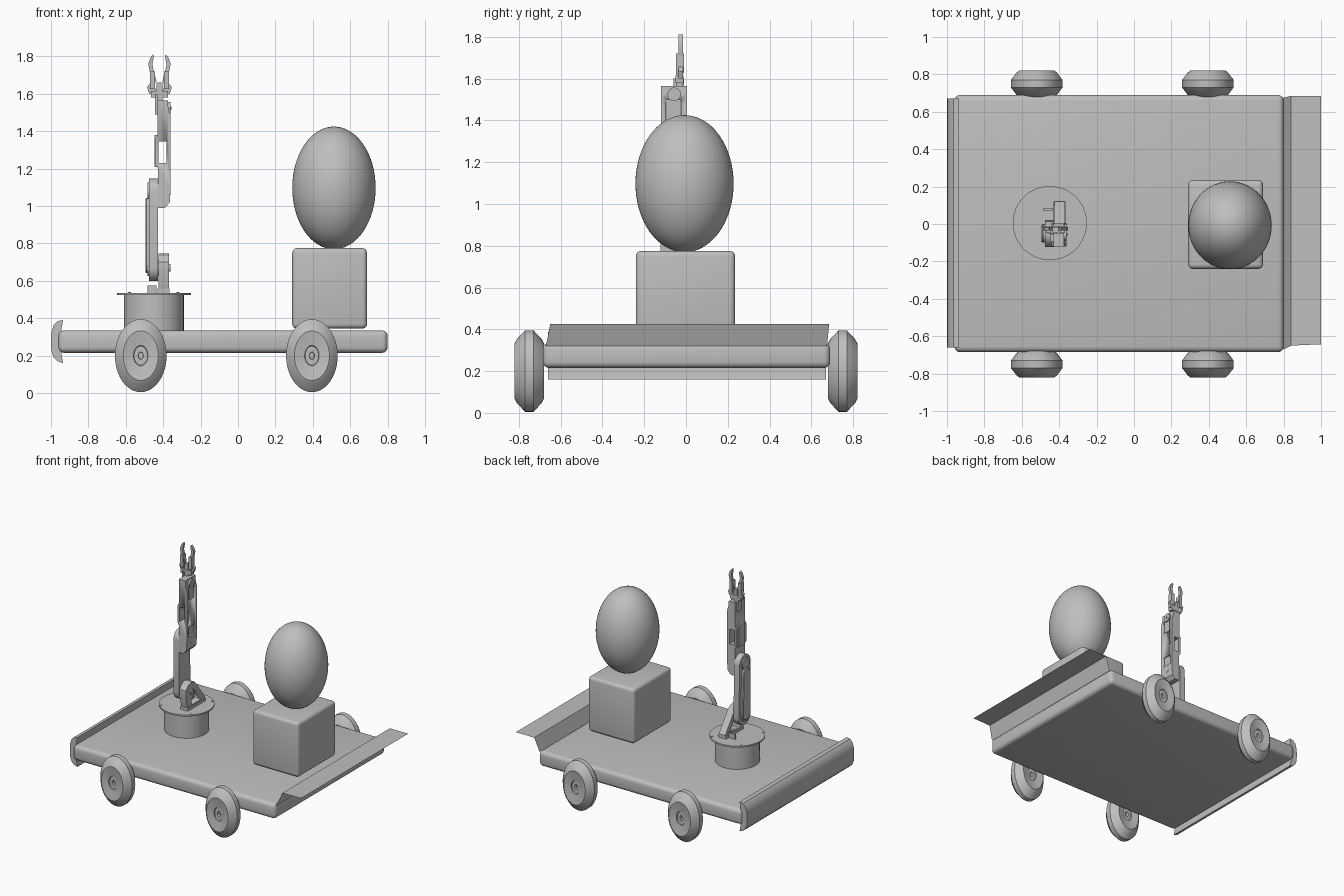
import bpy, bmesh, math
from mathutils import Matrix, Vector

cube = bpy.data.objects.get("Cube")
if cube:
    bpy.data.objects.remove(cube, do_unlink=True)

grey = bpy.data.materials.new("plain grey")
grey.use_nodes = True
COLOUR = (0.52, 0.52, 0.52, 1)
grey.diffuse_color = COLOUR
grey.node_tree.nodes["Principled BSDF"].inputs["Base Color"].default_value = COLOUR


def finish(name, bm, smooth=True, bevel=0, segments=3):
    """Turn a bmesh into a grey object, optionally with rounded edges."""
    if bevel:
        bmesh.ops.bevel(bm, geom=bm.edges[:], offset=bevel, segments=segments,
                        profile=0.5, affect='EDGES', clamp_overlap=True)
    bmesh.ops.recalc_face_normals(bm, faces=bm.faces)
    mesh = bpy.data.meshes.new(name)
    bm.to_mesh(mesh)
    bm.free()
    mesh.materials.append(grey)
    ob = bpy.data.objects.new(name, mesh)
    bpy.context.collection.objects.link(ob)
    if smooth:
        bpy.ops.object.select_all(action='DESELECT')
        ob.select_set(True)
        bpy.context.view_layer.objects.active = ob
        bpy.ops.object.shade_smooth_by_angle(angle=math.radians(30))
    return ob


def box(name, x, y, z, bevel=0, segments=3):
    """Box from its (min, max) ranges."""
    bm = bmesh.new()
    bmesh.ops.create_cube(bm, size=1)
    for v in bm.verts:
        v.co = Vector([(a + b) / 2 + c * (b - a) for (a, b), c in zip((x, y, z), v.co)])
    return finish(name, bm, True, bevel, segments)


def prism(name, points, axis, low, high, bevel=0):
    """Outline in the xz plane (axis y) or the yz plane (axis x), extruded."""
    bm = bmesh.new()
    place = (lambda p, d: (p[0], d, p[1])) if axis == 'y' else (lambda p, d: (d, p[0], p[1]))
    face = bm.faces.new([bm.verts.new(place(p, low)) for p in points])
    new = bmesh.ops.extrude_face_region(bm, geom=[face])["geom"]
    shift = Vector(place((0, 0), high - low))
    bmesh.ops.translate(bm, vec=shift, verts=[g for g in new if isinstance(g, bmesh.types.BMVert)])
    return finish(name, bm, True, bevel, 1)


def cylinder(name, centre, radius, depth, axis='z', sides=48):
    bm = bmesh.new()
    turn = Matrix.Rotation(math.pi / 2, 4, 'Y') if axis == 'x' else Matrix()
    bmesh.ops.create_cone(bm, cap_ends=True, segments=sides, radius1=radius, radius2=radius,
                          depth=depth, matrix=Matrix.Translation(centre) @ turn)
    return finish(name, bm)


def capsule(a, ra, b, rb, steps=12):
    """Outline of a link with round ends at a (below) and b (above)."""
    arc = [math.pi * i / steps for i in range(steps + 1)]
    return ([(b[0] + rb * math.cos(t), b[1] + rb * math.sin(t)) for t in arc] +
            [(a[0] - ra * math.cos(t), a[1] - ra * math.sin(t)) for t in arc])


def cut(target, cutter):
    mod = target.modifiers.new("opening", 'BOOLEAN')
    mod.operation = 'DIFFERENCE'
    mod.object = cutter
    mod.solver = 'EXACT'
    cutter.hide_render = True
    cutter.hide_viewport = True


# Platform, box and egg
box("platform", (-0.96, 0.8), (-0.685, 0.69), (0.215, 0.335), 0.03, 4)
box("seat_box", (0.29, 0.69), (-0.24, 0.235), (0.345, 0.775), 0.025, 4)
bm = bmesh.new()
bmesh.ops.create_uvsphere(bm, u_segments=64, v_segments=32, radius=1,
                          matrix=Matrix.Translation((0.513, -0.007, 1.097)) @
                          Matrix.Diagonal((0.223, 0.235, 0.328, 1)))
finish("egg_body", bm)

# Curved bumper at one end
outer = [(-0.935, 0.39), (-0.965, 0.385), (-0.985, 0.365), (-0.998, 0.325), (-1.0, 0.275),
         (-0.998, 0.225), (-0.985, 0.19), (-0.965, 0.17), (-0.935, 0.16)]
prism("bumper", outer + [(-0.945, 0.215), (-0.945, 0.335)], 'y', -0.66, 0.67)

# Thin folded flap at the other end
bm = bmesh.new()
rows = [[bm.verts.new((x, y, z)) for y in ys] for x, z, ys in
        ((0.8, 0.32, (-0.67, 0.675)), (0.84, 0.425, (-0.65, 0.685)), (1.0, 0.425, (-0.643, 0.685)))]
for lower, upper in zip(rows, rows[1:]):
    bm.faces.new((lower[0], upper[0], upper[1], lower[1]))
finish("folded_flap", bm, False)

# Oval wheels: half profile (distance along axle, share of radius), mirrored
half = [(0.03, 0), (0.03, 0.09), (0.05, 0.1), (0.05, 0.26), (0.058, 0.28), (0.07, 0.68),
        (0.06, 0.78), (0.02, 1)]
profile = half + [(-y, r) for y, r in reversed(half)]
for end, cx in (("right", -0.52), ("left", 0.395)):
    for side, cy in (("front", -0.75), ("back", 0.75)):
        bm = bmesh.new()
        verts = [bm.verts.new((r, y, 0)) for y, r in profile]
        edges = [bm.edges.new(pair) for pair in zip(verts, verts[1:])]
        bmesh.ops.spin(bm, geom=verts + edges, cent=(0, 0, 0), axis=(0, 1, 0),
                       angle=math.tau, steps=48, use_duplicate=False)
        bmesh.ops.remove_doubles(bm, verts=bm.verts, dist=0.0001)
        bm.transform(Matrix.Translation((cx, cy, 0.2)) @ Matrix.Diagonal((0.138, 1, 0.195, 1)))
        finish(f"{side}_{end}_wheel", bm)

# Turntable with four bolts
ax, ay = -0.45, 0.005
cylinder("arm_base", (ax, ay, 0.435), 0.16, 0.2)
cylinder("arm_turntable", (ax, ay, 0.53), 0.198, 0.012, sides=64)
for sx in (-1, 1):
    for sy in (-1, 1):
        cylinder("turntable_bolt", (ax + sx * 0.13, ay + sy * 0.133, 0.537), 0.008, 0.006, sides=12)
box("base_sensor", (-0.485, -0.435), (0.07, 0.085), (0.535, 0.575))
box("base_motor", (-0.43, -0.365), (-0.1, 0.12), (0.535, 0.56))

# Shoulder bracket with an opening
shoulder, elbow = (-0.05, 0.67), (-0.055, 1.08)
bracket = prism("shoulder_bracket", [(0.12, 0.535), (0.12, 0.565), (0.02, 0.7), (-0.01, 0.733),
                (-0.05, 0.745), (-0.09, 0.733), (-0.118, 0.7), (-0.12, 0.65), (-0.09, 0.535)],
                'x', -0.425, -0.37)
cut(bracket, prism("bracket_cutter", [(0.07, 0.565), (0.0, 0.66), (-0.05, 0.6), (-0.05, 0.565)],
                   'x', -0.5, -0.3))

# Lower link with joint discs
prism("lower_link", capsule(shoulder, 0.072, elbow, 0.068), 'x', -0.475, -0.428)
prism("lower_link_cover", capsule((-0.05, 0.69), 0.05, (-0.055, 1.0), 0.045), 'x', -0.495, -0.47, 0.012)
for name, (y, z) in (("shoulder", shoulder), ("elbow", elbow)):
    cylinder(name + "_disc", (-0.435, y, z), 0.045, 0.1, 'x', 32)
    cylinder(name + "_pin", (-0.42, y, z), 0.02, 0.12, 'x', 20)

# Upper link: round elbow end, window and recess
upper = prism("upper_link", [(-0.428, 0.99), (-0.39, 0.99), (-0.365, 1.02), (-0.36, 1.1), (-0.36, 1.48),
              (-0.373, 1.53), (-0.375, 1.565), (-0.43, 1.565), (-0.43, 1.38), (-0.44, 1.36),
              (-0.44, 1.22), (-0.428, 1.2)], 'y', -0.12, 0.005)
cut(upper, box("window_cutter", (-0.425, -0.382), (-0.3, 0.2), (1.23, 1.345)))
cut(upper, box("recess_cutter", (-0.37, -0.3), (-0.095, -0.025), (1.4, 1.5)))
cut(upper, box("groove_cutter", (-0.375, -0.3), (-0.1, -0.02), (1.12, 1.2)))
box("upper_link_panel", (-0.447, -0.425), (-0.095, -0.02), (1.21, 1.38))
cylinder("wrist_disc", (-0.385, -0.057, 1.525), 0.032, 0.05, 'x', 32)
cylinder("wrist_pin", (-0.383, -0.057, 1.525), 0.008, 0.056, 'x', 12)
box("wrist_plate", (-0.445, -0.43), (-0.06, -0.01), (1.49, 1.6))

# Gripper: small palm and two mirrored claws
mid = -0.42
box("gripper_palm", (-0.465, -0.375), (-0.05, -0.012), (1.58, 1.615))
box("gripper_neck", (-0.435, -0.405), (-0.045, -0.015), (1.555, 1.66))
claw = [(0.01, 1.615), (0.055, 1.6), (0.066, 1.635), (0.04, 1.67), (0.05, 1.71), (0.06, 1.76),
        (0.05, 1.79), (0.035, 1.81), (0.03, 1.8), (0.038, 1.755), (0.03, 1.72), (0.016, 1.67), (0.034, 1.64)]
for side, s in (("left", 1), ("right", -1)):
    prism(side + "_claw", [(mid + s * x, z) for x, z in claw], 'y', -0.036, -0.015)
    box(side + "_claw_link", sorted((mid + s * 0.025, mid + s * 0.05)), (-0.048, -0.01), (1.625, 1.72))
